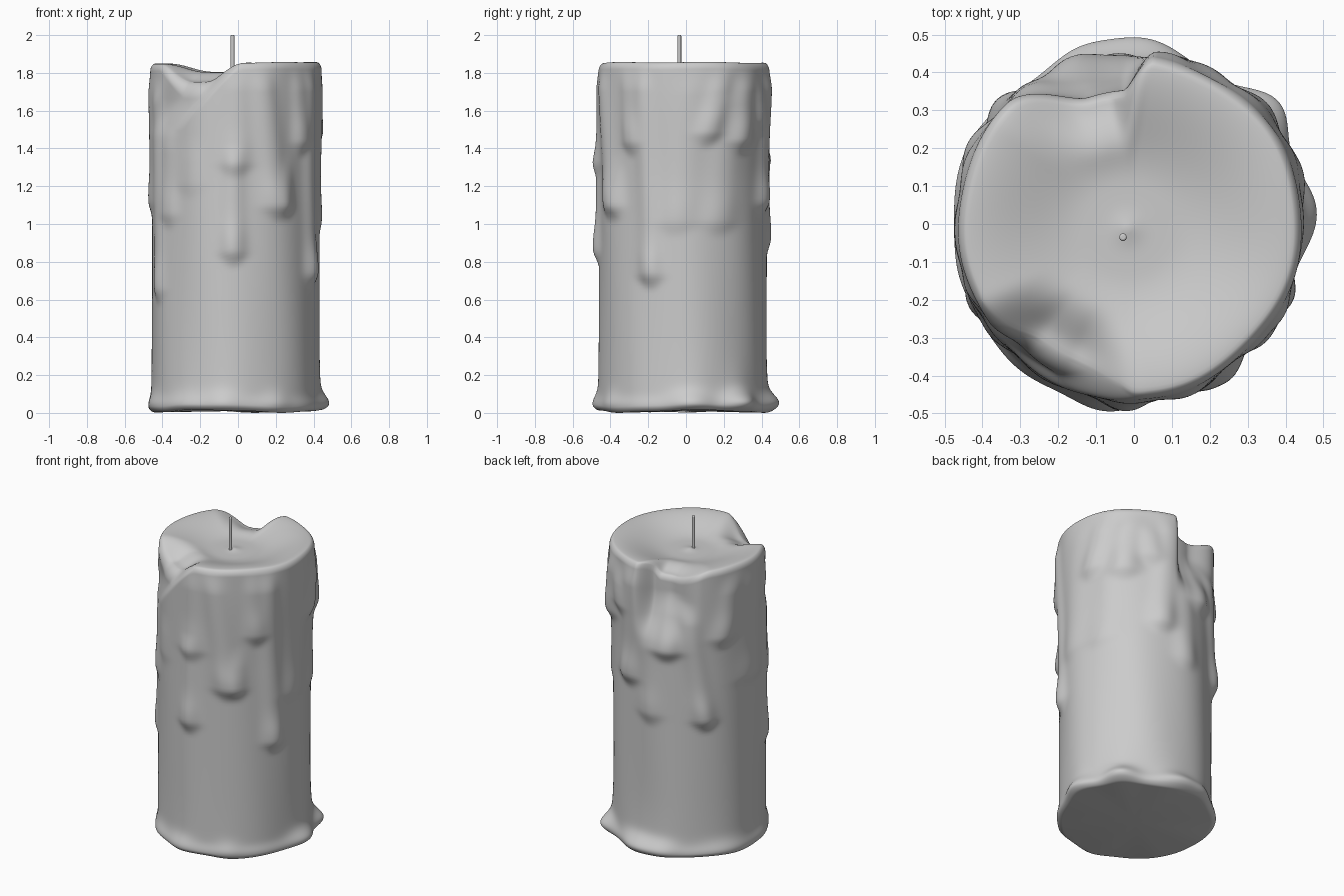
import bpy, bmesh
from math import sin, cos, radians, exp, sqrt, pi

if "Cube" in bpy.data.objects:
    bpy.data.objects.remove(bpy.data.objects["Cube"])

CX, CY, R = -0.017, -0.013, 0.443
SEG, WALL, BOWL = 256, 170, 30


def smooth(a, b, x):
    t = max(0.0, min(1.0, (x - a) / (b - a)))
    return t * t * (3 - 2 * t)


def adiff(a, b):
    return (a - b + 180) % 360 - 180


# wax drips: angle at top, angle at tip, top z, tip z, half width, thickness
DRIPS = [
    (271, 271, 1.82, 1.26, .080, .024), (269, 269, 1.40, .79, .066, .034),
    (288, 301, 1.82, 1.03, .080, .034), (318, 322, 1.82, 1.37, .060, .028),
    (330, 337, 1.82, .67, .068, .038), (308, 308, 1.35, 1.03, .055, .015),
    (8, -6, 1.80, .95, .100, .014), (27, 15, 1.82, 1.42, .070, .030),
    (48, 42, 1.82, 1.38, .085, .036), (36, 24, 1.75, .95, .10, .018),
    (77, 71, 1.82, 1.05, .085, .040), (60, 63, 1.78, 1.48, .065, .026),
    (90, 93, 1.50, .85, .08, .022), (112, 107, 1.66, 1.27, .085, .038),
    (122, 137, 1.62, .83, .068, .040), (160, 150, 1.80, 1.35, .08, .028),
    (180, 180, 1.80, 1.05, .12, .020), (202, 206, 1.75, .59, .065, .024),
    (218, 218, 1.50, .99, .07, .020), (240, 238, 1.45, 1.15, .08, .008),
]
# pooled wax at the foot: angle, angular width, size
FOOT = [(5, 14, .034), (40, 12, .055), (85, 16, .045), (105, 12, .025), (150, 20, .016),
        (195, 14, .012), (235, 15, .012), (262, 12, .020), (300, 10, .012)]


def rim_dips(a):
    back = .075 * smooth(84, 98, a) * (1 - smooth(112, 142, a))
    front = .10 * smooth(205, 232, a) * (1 - smooth(246, 276, a))
    return back, front


def wall_r(a, z):
    r = R + .004 * sin(radians(3 * a + 40)) + .003 * sin(radians(7 * a) + 2 * z)
    # upper part swells, more to the back right
    r += smooth(1.2, 1.75, z) * (.010 + .007 * cos(radians(a - 45)))
    # recesses where the wax has spilled over
    back = smooth(81, 92, a) * (1 - smooth(106, 134, a))
    r -= .092 * back * smooth(1.3, 1.68, z)
    edge = 268 - 40 * max(0, min(1, (1.83 - z) / .33))
    front = smooth(edge - 48, edge - 20, a) * (1 - smooth(edge - 6, edge + 5, a))
    r -= .028 * front * smooth(1.45, 1.66, z)
    # drips with a fuller bulb near the tip
    for a0, a1, z0, z1, w, h in DRIPS:
        if z < z1 - .06 or z > z0 + .05:
            continue
        t = max(0, min(1, (z0 - z) / (z0 - z1)))
        d = adiff(a, a0 + (a1 - a0) * t) * pi / 180 * R
        width = w * (.8 + .15 * t) * (.6 + .4 * smooth(z1 - .02, z1 + .07, z))
        lon = smooth(z1 - .03, z1 + .07, z) * (1 - smooth(z0 - .12, z0 + .03, z))
        bulb = .55 + .45 * exp(-((z - z1 - .10) / .11) ** 2)
        r += h * lon * bulb * exp(-(abs(d) / width) ** 2.2)
    # foot flare
    for fa, fw, s in FOOT:
        ang = exp(-(adiff(a, fa) / fw) ** 2)
        r += s * ang * exp(-((z - .06) / .055) ** 2) + .3 * s * ang * exp(-(z / .22) ** 2)
    return r + .011 * exp(-((z - .04) / .04) ** 2)


def build_candle():
    bm = bmesh.new()
    rings = [[] for _ in range(WALL + BOWL)]
    for k in range(SEG):
        a = 360 * k / SEG
        ca, sa = cos(radians(a)), sin(radians(a))
        back, front = rim_dips(a)
        zt = 1.854 + .004 * cos(radians(a + 10)) + .002 * sin(radians(5 * a)) - back - front
        zb = .009 + .007 * sin(radians(3 * a + 60)) + .002 * sin(radians(8 * a))
        lip, inset = .04 + .5 * front, .03 + .4 * front
        for i in range(WALL):
            s = i / (WALL - 1)
            # tighter rows at both rounded ends
            s = s - .13 * sin(2 * pi * s)
            z = zb + (zt - zb) * s
            r = wall_r(a, z)
            u = max(0, 1 - (zt - z) / lip)
            v = max(0, 1 - (z - zb) / .03)
            r -= inset * (1 - sqrt(max(0, 1 - u * u))) + .025 * (1 - sqrt(max(0, 1 - v * v)))
            rings[i].append(bm.verts.new((CX + r * ca, CY + r * sa, z)))
        # shallow melted pool, dips fading out towards the middle
        for j in range(BOWL):
            q = 1 - (j + 1) / (BOWL + 1)
            z = 1.788 + .066 * smooth(.3, 1.02, q) + (zt - 1.854) * smooth(.5, 1.0, q)
            rr = q * (.41 + (r - .41) * q * q)
            z += .01 * exp(-(rr / .03) ** 2)
            rings[WALL + j].append(bm.verts.new((CX + rr * ca, CY + rr * sa, z)))
    for lo, hi in zip(rings, rings[1:]):
        for k in range(SEG):
            n = (k + 1) % SEG
            bm.faces.new((lo[k], lo[n], hi[n], hi[k]))
    top = bm.verts.new((CX, CY, 1.798))
    bot = bm.verts.new((CX, CY, .01))
    for k in range(SEG):
        n = (k + 1) % SEG
        bm.faces.new((rings[-1][k], rings[-1][n], top))
        bm.faces.new((rings[0][n], rings[0][k], bot))
    # relax the melted pool so it flows into the rim
    pool = [v for ring in rings[WALL - 3:] for v in ring]
    for _ in range(6):
        bmesh.ops.smooth_vert(bm, verts=pool, factor=.5, use_axis_z=True)
    me = bpy.data.meshes.new("candle_body")
    bm.to_mesh(me)
    bm.free()
    ob = bpy.data.objects.new("candle_body", me)
    bpy.context.collection.objects.link(ob)
    return ob


body = build_candle()

# wick
bpy.ops.mesh.primitive_cylinder_add(vertices=16, radius=.01, depth=.26, location=(-.029, -.035, 1.87))
wick = bpy.context.object
wick.name = "wick"
bev = wick.modifiers.new("round_tip", 'BEVEL')
bev.width, bev.segments = .005, 3

for ob in (body, wick):
    bpy.ops.object.select_all(action='DESELECT')
    ob.select_set(True)
    bpy.context.view_layer.objects.active = ob
    bpy.ops.object.shade_smooth_by_angle(angle=radians(60))
